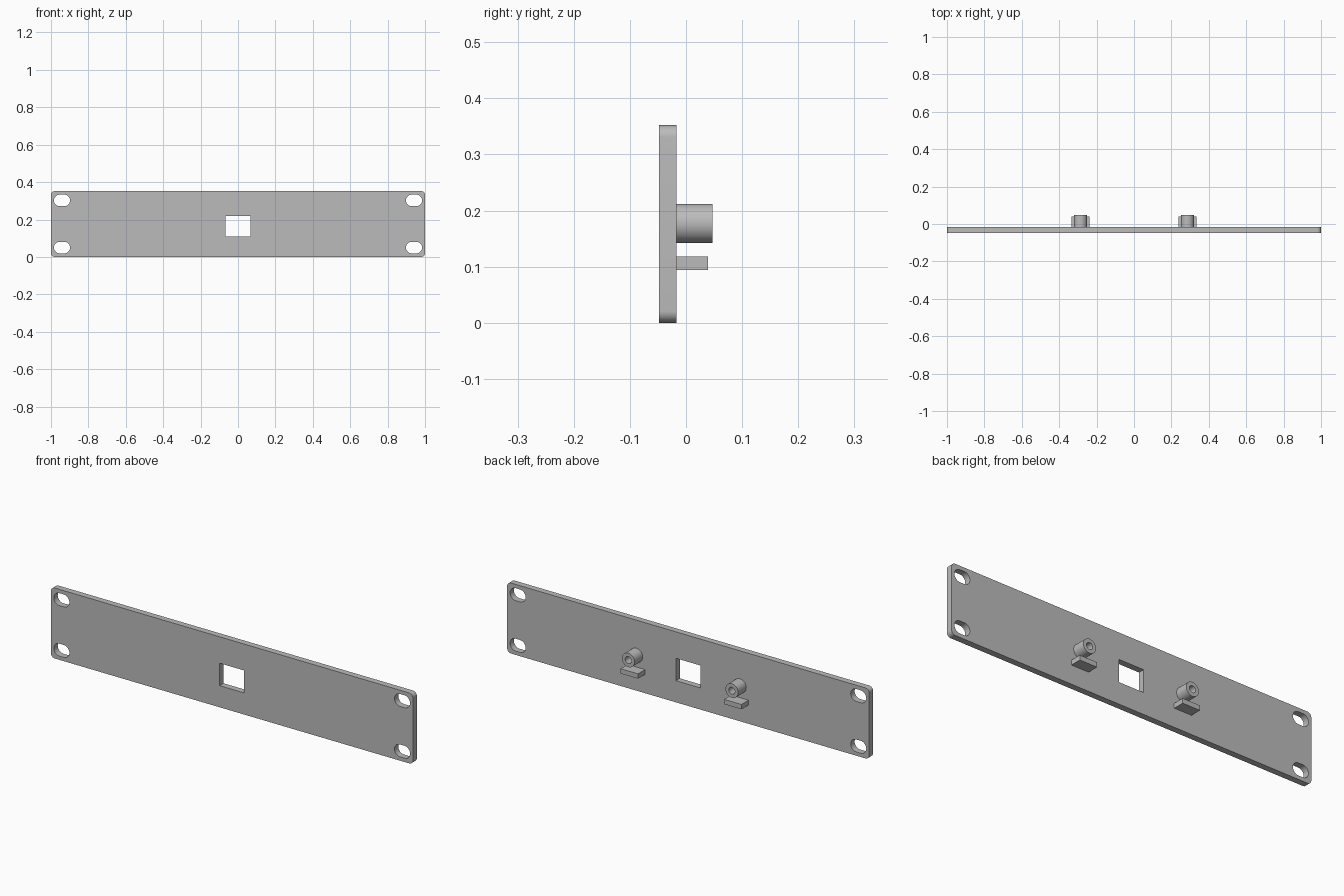
import bpy
import bmesh
from math import cos, sin, pi, radians
from mathutils import Vector

cube = bpy.data.objects.get("Cube")
if cube:
    bpy.data.objects.remove(cube, do_unlink=True)

grey = bpy.data.materials.new("plain grey")
grey.use_nodes = True
COLOUR = (0.5, 0.5, 0.5, 1)
grey.diffuse_color = COLOUR
grey.node_tree.nodes["Principled BSDF"].inputs["Base Color"].default_value = COLOUR

FRONT, BACK = -0.048, -0.017   # plate faces in y
HEIGHT = 0.352


def rounded_rect(cx, cz, half_w, half_h, r=0.0, steps=10):
    """Outline points of a rectangle with optional rounded corners."""
    points = []
    for i, (sx, sz) in enumerate([(1, 1), (-1, 1), (-1, -1), (1, -1)]):
        for k in range(steps + 1 if r else 1):
            a = pi / 2 * (i + k / steps)
            p = Vector((cx + sx * (half_w - r) + r * cos(a),
                        cz + sz * (half_h - r) + r * sin(a)))
            if all((p - q).length > 1e-5 for q in points):
                points.append(p)
    return points


def circle(cx, cz, r, sides=48):
    return [Vector((cx + r * cos(2 * pi * k / sides), cz + r * sin(2 * pi * k / sides)))
            for k in range(sides)]


def extruded(name, outlines, y0, y1):
    """Fill the first outline, leave the others as holes, extrude along y."""
    bm = bmesh.new()
    for outline in outlines:
        verts = [bm.verts.new((p.x, y0, p.y)) for p in outline]
        for a, b in zip(verts, verts[1:] + verts[:1]):
            bm.edges.new((a, b))
    bmesh.ops.triangle_fill(bm, use_beauty=True, edges=bm.edges[:], normal=(0, -1, 0))
    out = bmesh.ops.extrude_face_region(bm, geom=bm.faces[:], use_keep_orig=True)
    moved = [g for g in out["geom"] if isinstance(g, bmesh.types.BMVert)]
    bmesh.ops.translate(bm, verts=moved, vec=(0, y1 - y0, 0))
    bmesh.ops.recalc_face_normals(bm, faces=bm.faces[:])
    mesh = bpy.data.meshes.new(name)
    bm.to_mesh(mesh)
    bm.free()
    mesh.materials.append(grey)
    obj = bpy.data.objects.new(name, mesh)
    bpy.context.collection.objects.link(obj)
    bpy.ops.object.select_all(action="DESELECT")
    obj.select_set(True)
    bpy.context.view_layer.objects.active = obj
    bpy.ops.object.shade_smooth_by_angle(angle=radians(30))
    return obj


# Face plate with four mounting slots and a central opening
mid = HEIGHT / 2
slots = [rounded_rect(sx * 0.941, mid + sz * 0.126, 0.043, 0.031, 0.031)
         for sx in (-1, 1) for sz in (-1, 1)]
opening = rounded_rect(0, 0.164, 0.068, 0.056)
extruded("face_plate", [rounded_rect(0, mid, 1, mid, 0.021), opening] + slots, FRONT, BACK)

# Hollow bosses and the ledges below them, on the back
for side, sx in (("left", 1), ("right", -1)):
    x = sx * 0.286
    extruded(side + "_boss", [circle(x, 0.177, 0.035), circle(x, 0.177, 0.017)], BACK, 0.047)
    extruded(side + "_ledge", [rounded_rect(x, 0.106, 0.048, 0.012)], BACK, 0.039)
